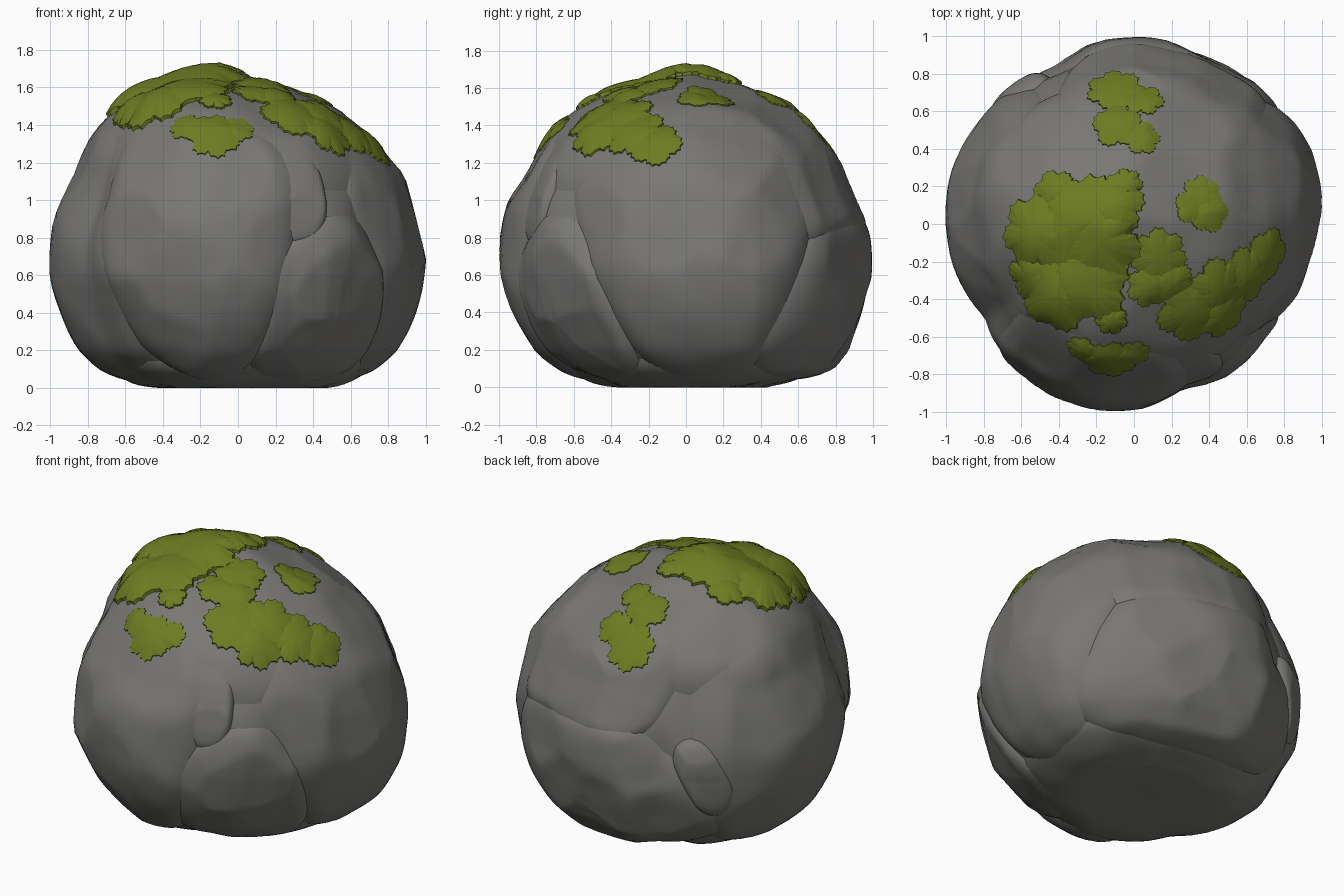
import bpy, bmesh, math, random
from math import sin, cos, pi, radians, copysign
from mathutils import Vector, noise
from mathutils.bvhtree import BVHTree

random.seed(7)
if "Cube" in bpy.data.objects:
    bpy.data.objects.remove(bpy.data.objects["Cube"])


def material(name, rgb):
    m = bpy.data.materials.new(name)
    m.use_nodes = True
    m.diffuse_color = (*rgb, 1)
    m.node_tree.nodes["Principled BSDF"].inputs["Base Color"].default_value = (*rgb, 1)
    return m


STONE = material("grey_stone", (0.19, 0.186, 0.175))
MOSS = material("green_moss", (0.155, 0.2, 0.016))

# Overall mass: plan outline and side profile (width, height)
PLAN = [(1, .18), (.96, .38), (.81, .6), (.59, .79), (.3, .94), (0, .99), (-.25, .96),
        (-.42, .86), (-.62, .76), (-.91, .43), (-1, .18), (-.96, -.25), (-.8, -.5), (-.69, -.73),
        (-.4, -.93), (-.2, -.99), (0, -.98), (.3, -.9), (.5, -.83), (.75, -.56), (.94, -.2)]
SIDE = [(0, 0), (.41, 0), (.55, .02), (.72, .09), (.84, .2), (.94, .4), (.99, .65), (.97, .9),
        (.88, 1.12), (.75, 1.33), (.6, 1.47), (.42, 1.56), (.2, 1.64), (0, 1.685)]
MID = 0.7
plan = sorted((math.atan2(y, x), math.hypot(x, y)) for x, y in PLAN)
plan = [(plan[-1][0] - 2 * pi, plan[-1][1])] + plan + [(plan[0][0] + 2 * pi, plan[0][1])]
side = [(math.atan2(z - MID, w), math.hypot(w, z - MID)) for w, z in SIDE]


def lookup(table, a):
    for (a0, r0), (a1, r1) in zip(table, table[1:]):
        if a <= a1:
            return r0 + (r1 - r0) * (a - a0) / (a1 - a0)
    return table[-1][1]


# Random chisel planes that give the stone its broad facets
CHISEL = [Vector([random.gauss(0, 1) for _ in range(3)]).normalized() for _ in range(60)]


def hull(d, k=1.0):
    """Point of the mass in direction d, scaled by k."""
    el = math.asin(max(-1, min(1, d.z)))
    w = lookup(plan, math.atan2(d.y, d.x))
    r = lookup(side, el) * k * min(1.005, .977 / max(d.dot(n) for n in CHISEL))
    r *= 1 + .008 * noise.noise(d * 5)
    z = max(0, MID + r * sin(el))
    # the crown leans to one side, the foot towards the back
    lean = -.18 * max(0, z - 1.15)
    foot = .1 * max(0, .6 - z)
    return Vector((d.x * r * w + lean, d.y * r * w + foot, z))


def make(name, verts, faces, mat, angle):
    me = bpy.data.meshes.new(name)
    me.from_pydata(verts, [], faces)
    me.materials.append(mat)
    ob = bpy.data.objects.new(name, me)
    bpy.context.collection.objects.link(ob)
    bpy.ops.object.select_all(action='DESELECT')
    ob.select_set(True)
    bpy.context.view_layer.objects.active = ob
    bpy.ops.object.shade_smooth_by_angle(angle=radians(angle))


def disc_faces(rings, segs):
    faces = [(0, 1 + i, 1 + (i + 1) % segs) for i in range(segs)]
    for r in range(rings - 1):
        a, b = 1 + r * segs, 1 + (r + 1) * segs
        faces += [(a + i, b + i, b + (i + 1) % segs, a + (i + 1) % segs) for i in range(segs)]
    return faces


def tangents(n):
    """East and north directions on a surface facing n."""
    east = Vector((-n.y, n.x, 0)).normalized()
    return east, n.cross(east)


all_verts, all_faces = [], []


def boulder(name, az, el, wide, tall, roll=0, lift=0.0, taper=0.0, power=2.5):
    """Domed stone over part of the mass, its rim turning inwards."""
    rings, segs = 24, 80
    az, el, roll = radians(az), radians(el), radians(roll)
    c = Vector((cos(el) * cos(az), cos(el) * sin(az), sin(el)))
    east, north = tangents(c)
    verts = [hull(c, 1 + lift)]
    for r in range(1, rings + 1):
        t = 1.15 * (r / rings) ** .8
        for i in range(segs):
            a = 2 * pi * i / segs
            cu, cv = (copysign(abs(f) ** (2 / power), f) for f in (cos(a), sin(a)))
            u, v = radians(wide) * cu * (1 + taper * cv), radians(tall) * cv
            u, v = u * cos(roll) - v * sin(roll), u * sin(roll) + v * cos(roll)
            wob = 1 + .08 * noise.noise(Vector((cos(a) * 1.5, sin(a) * 1.5, az * 3)))
            ang = math.hypot(u, v)
            tang = (east * u + north * v) / ang
            ang *= t * wob
            d = c * cos(ang) + tang * sin(ang)
            verts.append(hull(d, 1 + lift - .07 * t ** 9))
    faces = disc_faces(rings, segs)
    base = len(all_verts)
    all_verts.extend(verts)
    all_faces.extend([tuple(base + i for i in f) for f in faces])
    make(name, verts, faces, STONE, 40)


# Inner mass closing the gaps between stones
bm = bmesh.new()
bmesh.ops.create_icosphere(bm, subdivisions=5, radius=1)
core_v = [hull(v.co.normalized(), .955) for v in bm.verts]
core_f = [tuple(v.index for v in f.verts) for f in bm.faces]
bm.free()
make("inner_stone", core_v, core_f, STONE, 40)

# Stones: azimuth, elevation, half width, half height, roll, lift, taper, squareness
boulder("front_stone", -106, 3, 37, 56, 4, .014, .3, 2.2)
boulder("front_lower_stone", -55, -22, 28, 35, 0, .002)
boulder("front_wedge_stone", -67, 22, 10, 20, 0, -.008)
boulder("side_stone", 4, 4, 43, 60, 0, .002, .42, 2.3)
boulder("back_lower_stone", 80, -21, 51, 36, 0, .008, -.22, 3.2)
boulder("back_upper_stone", 72, 40, 42, 38, 0, .002, 0, 3)
boulder("large_side_stone", 181, 4, 55, 62, 0, 0)
boulder("back_wedge_stone", 132, -6, 9, 18, 28, .006)
boulder("top_stone", 0, 89, 66, 66, 0, .001)
boulder("base_stone", 0, -89, 52, 52, 0, 0)

tree = BVHTree.FromPolygons(all_verts + core_v,
                            all_faces + [tuple(len(all_verts) + i for i in f) for f in core_f])


def moss(name, blobs, thick):
    """Overlapping scalloped pads laid over the stone."""
    verts, faces = [], []
    rings, segs = 7, 72
    for x, y, size in blobs:
        turn, lobes = random.random() * pi, random.choice((5, 6, 7))
        height = thick * min(1, .25 + size * 4) * random.uniform(.9, 1.1)
        mid = tree.ray_cast(Vector((x, y, 3)), Vector((0, 0, -1)))[0]
        n = (mid - Vector((0, 0, MID - .2))).normalized()
        east, north = tangents(n)

        def pad(u, v, h):
            start = mid + east * u + north * v
            return (tree.ray_cast(start + n, -n)[0] or start) + n * h

        base = len(verts)
        verts.append(pad(0, 0, height))
        for r in range(1, rings + 1):
            t = min(1, r / (rings - 1))
            for i in range(segs):
                a = 2 * pi * i / segs
                scallop = abs(sin(lobes * a / 2 + turn)) ** .6
                edge = .8 + .27 * scallop + .08 * (i % 3 == 0)
                rad = size * t * (1 + (edge - 1) * t)
                h = -.01 if r == rings else height * (1 - .65 * t ** 2)
                verts.append(pad(rad * cos(a), rad * sin(a), h))
        faces += [tuple(base + i for i in f) for f in disc_faces(rings, segs)]
    make(name, verts, faces, MOSS, 45)


moss("crown_moss", [(-.3, -.02, .27), (-.5, -.05, .2), (-.2, -.1, .22), (-.42, -.36, .21),
                    (-.12, .1, .16), (-.04, .21, .08), (-.26, -.3, .22), (-.12, -.51, .08),
                    (-.53, -.28, .14), (-.42, .17, .11)], .06)
moss("trailing_moss", [(.13, -.17, .14), (.08, -.33, .11), (.2, -.31, .11), (.3, -.46, .17),
                       (.45, -.34, .16), (.47, -.47, .14), (.6, -.27, .15), (.71, -.16, .13)], .04)
moss("small_moss", [(.36, .15, .1), (.4, .06, .1), (.31, .09, .09)], .03)
moss("back_moss", [(-.1, .71, .14), (.05, .66, .1), (-.09, .53, .12), (.04, .46, .09)], .03)
moss("front_moss", [(-.28, -.67, .08), (-.13, -.73, .13), (0, -.69, .08)], .025)
